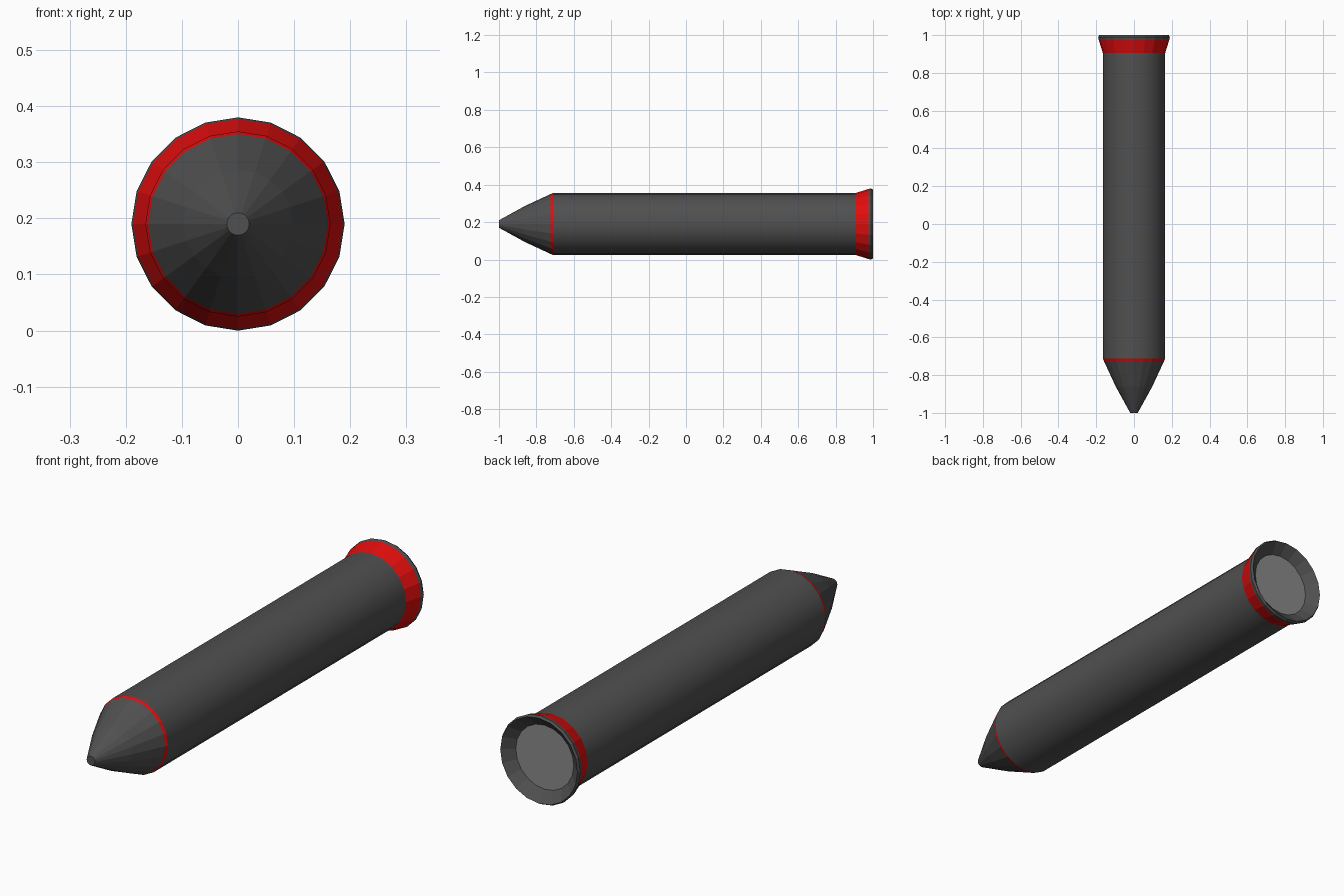
import bpy, bmesh, math
from mathutils import Vector

cube = bpy.data.objects.get("Cube")
if cube:
    bpy.data.objects.remove(cube, do_unlink=True)

SIDES = 20
AXIS_Z = 0.19


def material(name, rgb):
    m = bpy.data.materials.new(name)
    m.use_nodes = True
    m.diffuse_color = (*rgb, 1)
    m.node_tree.nodes["Principled BSDF"].inputs["Base Color"].default_value = (*rgb, 1)
    return m


dark = material("dark_grey", (0.08, 0.08, 0.08))
red = material("red", (0.75, 0.004, 0.004))
light = material("light_grey", (0.25, 0.25, 0.25))


def lathe(name, profile, mat, smooth=False, cap_start=False, cap_end=False):
    """Turn (y, radius) points, listed front to back, around the long axis."""
    bm = bmesh.new()
    rings = []
    for y, r in profile:
        angles = [2 * math.pi * i / SIDES for i in range(SIDES)]
        rings.append([bm.verts.new((r * math.sin(a), y, AXIS_Z + r * math.cos(a))) for a in angles])
    for a, b in zip(rings, rings[1:]):
        for i in range(SIDES):
            j = (i + 1) % SIDES
            bm.faces.new((a[i], a[j], b[j], b[i])).smooth = smooth
    if cap_start:
        bm.faces.new(rings[0][::-1])
    if cap_end:
        bm.faces.new(rings[-1])
    # Walls face away from the axis; bowl and caps follow the profile direction
    bm.normal_update()
    first = next(f for f in bm.faces if len(f.verts) == 4)
    centre = first.calc_center_median()
    outward = Vector((centre.x, 0, centre.z - AXIS_Z))
    if profile[-1][0] >= profile[0][0] and first.normal.dot(outward) < 0:
        bmesh.ops.reverse_faces(bm, faces=bm.faces[:])
    if profile[-1][0] < profile[0][0] and first.normal.y < 0:
        bmesh.ops.reverse_faces(bm, faces=bm.faces[:])
    if cap_start or cap_end:
        for f in bm.faces:
            if len(f.verts) > 4 and f.normal.y * (-1 if cap_start else 1) < 0:
                f.normal_flip()
    mesh = bpy.data.meshes.new(name)
    bm.to_mesh(mesh)
    bm.free()
    mesh.materials.append(mat)
    obj = bpy.data.objects.new(name, mesh)
    bpy.context.collection.objects.link(obj)
    return obj


# Pointed nose with a small blunt tip
lathe("nose_cone", [(-1, 0.02), (-0.86, 0.097), (-0.724, 0.16)], dark, cap_start=True)
# Thin ring where the nose meets the body
lathe("nose_stripe", [(-0.724, 0.16), (-0.712, 0.165)], red)
# Long straight body
lathe("body", [(-0.712, 0.165), (0.905, 0.165)], dark, smooth=True)
# Flared tail and its rim
lathe("tail_flare", [(0.905, 0.165), (0.975, 0.187)], red)
lathe("tail_rim", [(0.975, 0.187), (0.99, 0.19), (1, 0.184)], dark)
# Shallow bowl inside the tail, closed by a pale disc
lathe("tail_bowl", [(1, 0.184), (0.96, 0.138)], dark)
bm = bmesh.new()
bmesh.ops.create_circle(bm, cap_ends=True, segments=SIDES, radius=0.138)
mesh = bpy.data.meshes.new("tail_disc")
bm.to_mesh(mesh)
bm.free()
mesh.materials.append(light)
disc = bpy.data.objects.new("tail_disc", mesh)
disc.location = (0, 0.96, AXIS_Z)
disc.rotation_euler = (-math.pi / 2, 0, 0)
bpy.context.collection.objects.link(disc)
